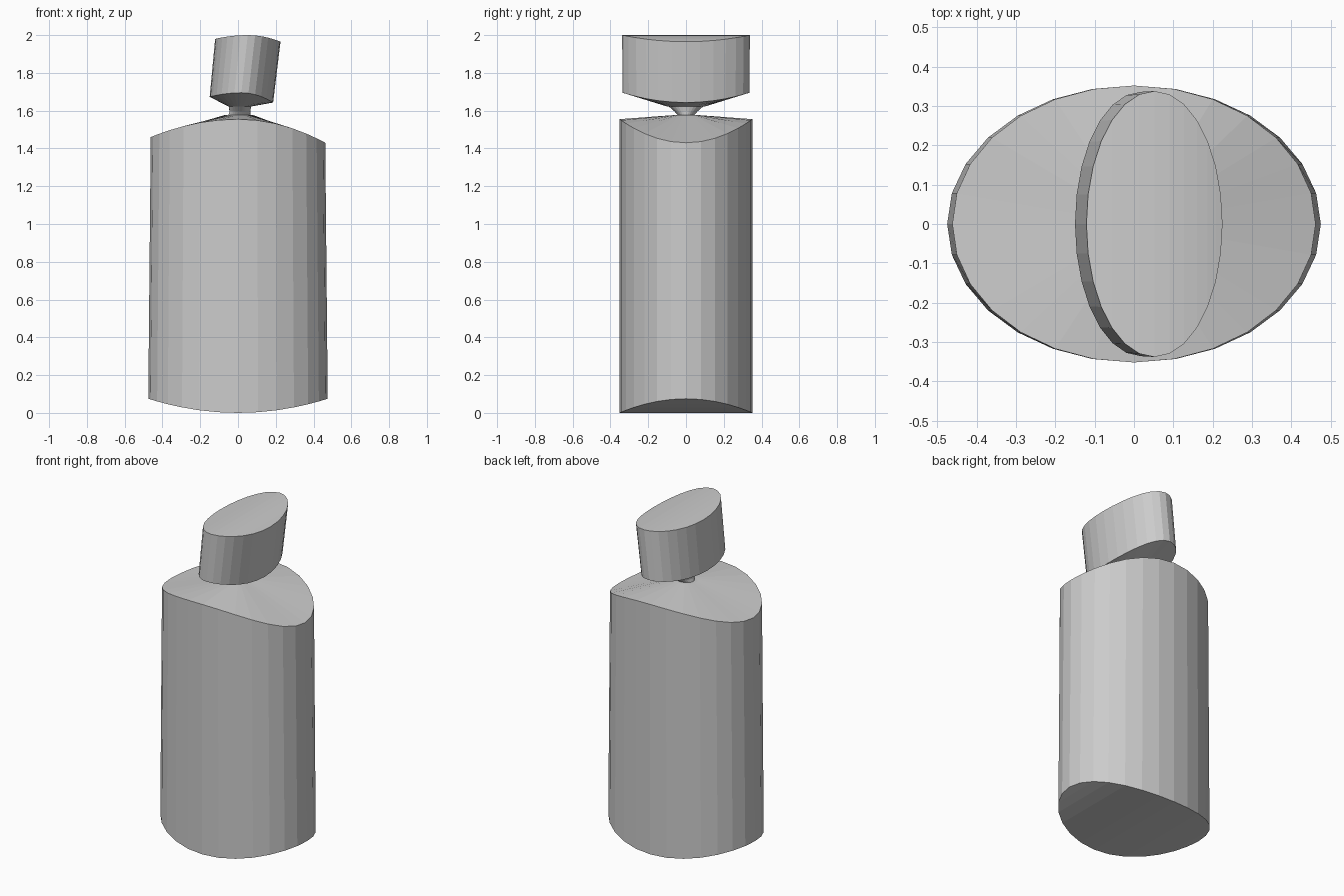
import bpy
import math

SIDES = 28

cube = bpy.data.objects.get("Cube")
if cube:
    bpy.data.objects.remove(cube, do_unlink=True)

grey = bpy.data.materials.new("light_grey")
grey.use_nodes = True
colour = (0.6, 0.6, 0.6, 1)
grey.diffuse_color = colour
grey.node_tree.nodes["Principled BSDF"].inputs["Base Color"].default_value = colour


def ring(cx, rx, ry, z, left=0, right=0):
    """Ellipse at height z, bent by the given amounts at its left and right ends."""
    points = []
    for i in range(SIDES):
        a = 2 * math.pi * i / SIDES
        c = math.cos(a)
        bend = (right if c > 0 else left) * c * c
        points.append((cx + rx * c, ry * math.sin(a), z + bend))
    return points


def strip_cap(start, flip):
    """Close a bent ring with strips running front to back."""
    faces = []
    for i in range(SIDES // 2):
        pts = [i, i + 1, SIDES - i - 1, (SIDES - i) % SIDES]
        face = [start + p for p in dict.fromkeys(pts)]
        faces.append(face[::-1] if flip else face)
    return faces


def loft(name, rings):
    verts = [p for r in rings for p in r]
    faces = strip_cap(0, True)
    for k in range(len(rings) - 1):
        for i in range(SIDES):
            j = (i + 1) % SIDES
            a, b = k * SIDES, (k + 1) * SIDES
            faces.append((a + i, a + j, b + j, b + i))
    faces += strip_cap((len(rings) - 1) * SIDES, False)
    mesh = bpy.data.meshes.new(name)
    mesh.from_pydata(verts, [], faces)
    mesh.update()
    mesh.materials.append(grey)
    obj = bpy.data.objects.new(name, mesh)
    bpy.context.collection.objects.link(obj)
    return obj


# Oval body with a bowed base and sloping shoulders
loft("body", [
    ring(0, 0.475, 0.352, 0, left=0.075, right=0.075),
    ring(0, 0.462, 0.352, 1.555, left=-0.095, right=-0.125),
    ring(0.005, 0.075, 0.06, 1.577),
])

# Narrow neck, flaring front to back under the head
loft("neck", [
    ring(0.005, 0.06, 0.035, 1.565),
    ring(0.01, 0.055, 0.06, 1.595),
    ring(0.01, 0.06, 0.1, 1.63),
])

# Leaning oval head with a tapered underside
loft("head", [
    ring(0.01, 0.06, 0.1, 1.622),
    ring(0.018, 0.168, 0.336, 1.695, left=-0.022, right=-0.052),
    ring(0.052, 0.173, 0.338, 2.0, left=-0.02, right=-0.035),
])
